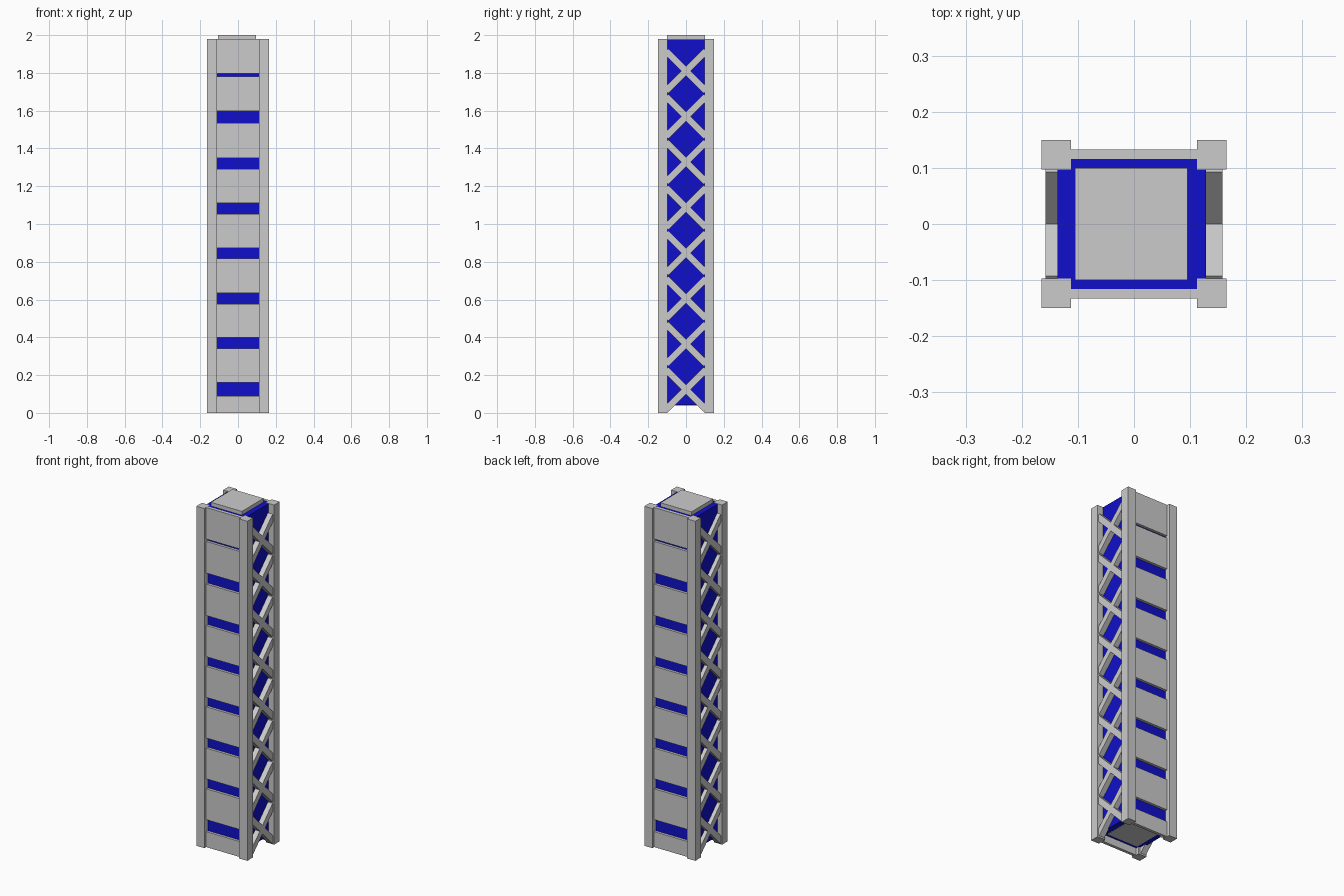
import bpy
from mathutils import Matrix, Vector
from math import radians

if "Cube" in bpy.data.objects:
    bpy.data.objects.remove(bpy.data.objects["Cube"])


def box(name, lo, hi, mat=None, tilt=0):
    """Axis-aligned box from two corners, optionally tilted about x."""
    lo, hi = Vector(lo), Vector(hi)
    bpy.ops.mesh.primitive_cube_add(size=1, location=(lo + hi) / 2)
    ob = bpy.context.object
    ob.name = name
    ob.data.transform(Matrix.Diagonal((*(hi - lo), 1)))
    ob.rotation_euler.x = radians(tilt)
    if mat:
        ob.data.materials.append(mat)
    return ob


blue = bpy.data.materials.new("blue")
blue.diffuse_color = (0.005, 0.005, 0.6, 1)
blue.use_nodes = True
blue.node_tree.nodes["Principled BSDF"].inputs["Base Color"].default_value = blue.diffuse_color

# Blue inner column and the grey core that caps it at both ends
box("inner_column", (-0.136, -0.118, 0.042), (0.128, 0.118, 1.978), blue)
box("core", (-0.105, -0.1, 0.04), (0.095, 0.1, 2.0))

# Corner posts
for sx in (-1, 1):
    for sy in (-1, 1):
        cx, cy = sx * 0.1385, sy * 0.1235
        box("corner_post", (cx - 0.026, cy - 0.026, 0), (cx + 0.026, cy + 0.026, 1.98))

# Front and back cladding plates
plates = [(0, 0.09), (0.16, 0.34), (0.398, 0.577), (0.636, 0.818), (0.873, 1.054),
          (1.11, 1.292), (1.35, 1.534), (1.598, 1.782), (1.796, 1.98)]
for sy in (-1, 1):
    for z0, z1 in plates:
        y0, y1 = sorted((sy * 0.116, sy * 0.133))
        box("cladding_plate", (-0.114, y0, z0), (0.114, y1, z1))

# Crossed side braces
half_len, half_w = 0.105 * 2 ** 0.5, 0.0175
for sx in (-1, 1):
    x0, x1 = sorted((sx * 0.123, sx * 0.158))
    for i in range(8):
        z = 0.123 + 0.241 * i
        for tilt in (-45, 45):
            box("side_brace", (x0, -half_len, z - half_w), (x1, half_len, z + half_w), tilt=tilt)
